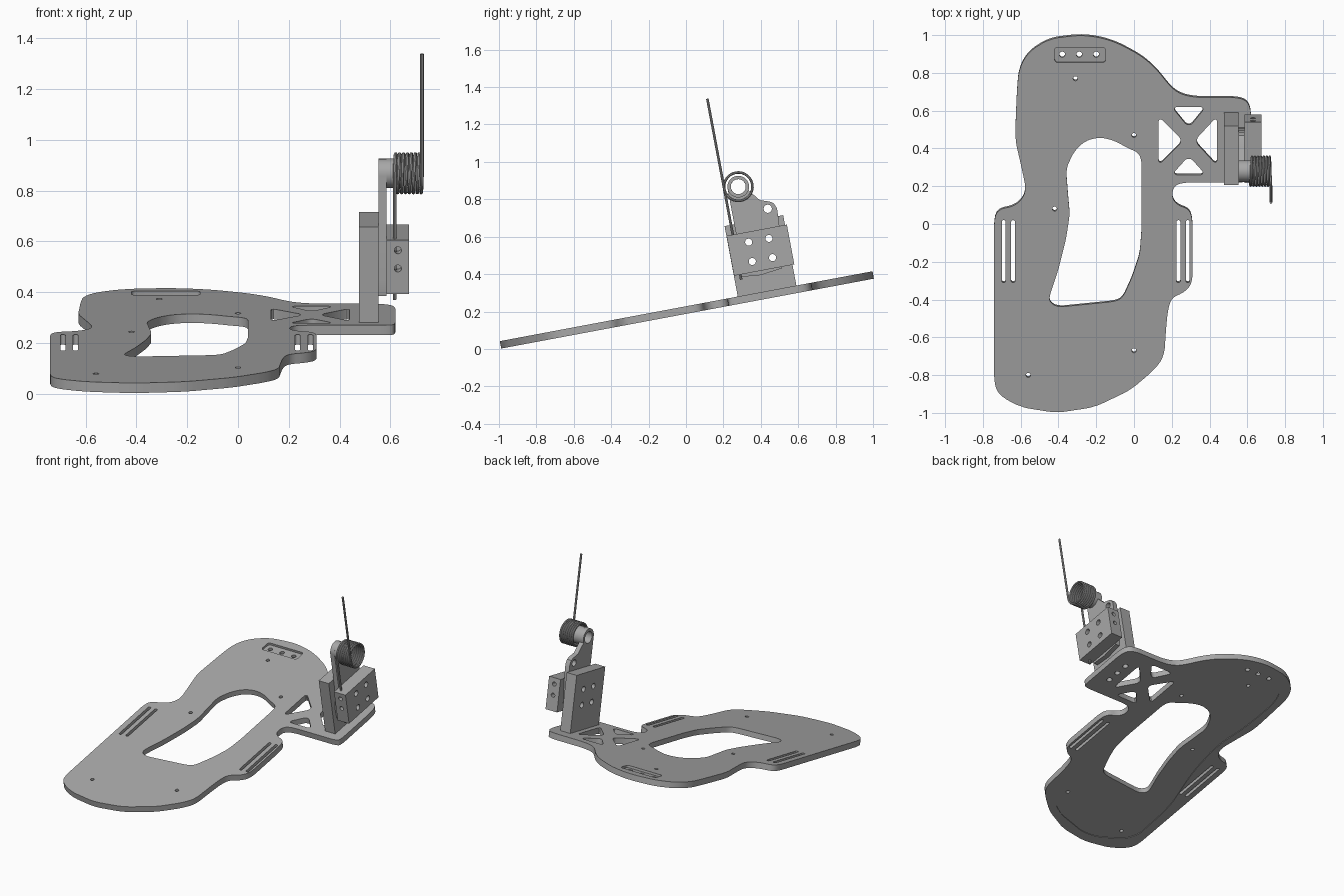
import bpy, bmesh
from math import sin, cos, pi, atan, radians
from mathutils import Matrix, Vector

if "Cube" in bpy.data.objects:
    bpy.data.objects.remove(bpy.data.objects["Cube"], do_unlink=True)

TILT = atan(.1875)
WORLD = Matrix.Translation((0, 0, .1875)) @ Matrix.Rotation(TILT, 4, 'X')
THICK = .04
AXES = {
    'UP': Matrix.Identity(4),
    'SIDE': Matrix(((0, 0, 1, 0), (1, 0, 0, 0), (0, 1, 0, 0), (0, 0, 0, 1))),
    'DEPTH': Matrix(((1, 0, 0, 0), (0, 0, 1, 0), (0, 1, 0, 0), (0, 0, 0, 1))),
}

steel = bpy.data.materials.new("satin_grey")
steel.use_nodes = True
GREY = (.39, .39, .39, 1)
steel.diffuse_color = GREY
steel.node_tree.nodes["Principled BSDF"].inputs["Base Color"].default_value = GREY


def circle(x, y, r, n=24):
    return [(x + r * cos(2 * pi * i / n), y + r * sin(2 * pi * i / n)) for i in range(n)]


def box(x0, x1, y0, y1):
    return [(x0, y0), (x1, y0), (x1, y1), (x0, y1)]


def soften(points, cut=.03, rounds=2):
    """Trim every corner, by a limited length, to round the outline."""
    pts = [Vector(p) for p in points]
    for _ in range(rounds):
        out = []
        for i, a in enumerate(pts):
            b = pts[(i + 1) % len(pts)]
            step = (b - a) * min(.25, cut / max((b - a).length, 1e-6))
            out += [a + step, b - step]
        pts, cut = out, cut * .4
    return [tuple(p) for p in pts]


def on_plate(points):
    """Turn positions seen from above into positions along the tilted plate."""
    return [(x, (y + THICK * sin(TILT)) / cos(TILT)) for x, y in points]


def finish(obj):
    obj.data.materials.clear()
    obj.data.materials.append(steel)
    obj.data.shade_smooth()
    obj.data.set_sharp_from_angle(angle=radians(30))
    return obj


def bake(obj):
    """Replace an object by its evaluated mesh."""
    deps = bpy.context.evaluated_depsgraph_get()
    mesh = bpy.data.meshes.new_from_object(obj.evaluated_get(deps))
    name = obj.name
    bpy.data.objects.remove(obj, do_unlink=True)
    new = bpy.data.objects.new(name, mesh)
    mesh.name = name
    bpy.context.collection.objects.link(new)
    return new


def curve_mesh(name, loops, matrix, closed=True, **settings):
    curve = bpy.data.curves.new(name, 'CURVE')
    for key, value in settings.items():
        setattr(curve, key, value)
    for loop in loops:
        spline = curve.splines.new('POLY')
        spline.points.add(len(loop) - 1)
        for point, co in zip(spline.points, loop):
            point.co = (*co, 0, 1) if len(co) == 2 else (*co, 1)
        spline.use_cyclic_u = closed
    obj = bpy.data.objects.new(name, curve)
    bpy.context.collection.objects.link(obj)
    obj = bake(obj)
    obj.data.transform(matrix)
    bm = bmesh.new()
    bm.from_mesh(obj.data)
    bmesh.ops.remove_doubles(bm, verts=bm.verts, dist=1e-5)
    bmesh.ops.recalc_face_normals(bm, faces=bm.faces)
    bm.to_mesh(obj.data)
    bm.free()
    return finish(obj)


def slab(name, loops, low, high, axis='UP'):
    """Extrude an outline, with holes, along one axis of the tilted frame."""
    shift = Matrix.Translation((0, 0, (low + high) / 2))
    return curve_mesh(name, loops, WORLD @ AXES[axis] @ shift, dimensions='2D',
                      fill_mode='BOTH', extrude=(high - low) / 2)


def carve(obj, *cutters):
    for cutter in cutters:
        mod = obj.modifiers.new("carve", 'BOOLEAN')
        mod.operation, mod.solver, mod.object = 'DIFFERENCE', 'EXACT', cutter
    obj = bake(obj)
    for cutter in cutters:
        bpy.data.objects.remove(cutter, do_unlink=True)
    return finish(obj)


# Foot plate outline, centre opening and lattice
outline = [
    (-.29, 1), (-.45, .98), (-.56, .91), (-.61, .82), (-.62, .7), (-.63, .45),
    (-.6, .32), (-.57, .18), (-.6, .12), (-.65, .09), (-.71, .08), (-.74, .04),
    (-.74, -.85), (-.71, -.91), (-.6, -.97), (-.41, -1), (-.21, -.97),
    (-.02, -.88), (.11, -.77), (.16, -.7), (.17, -.55), (.18, -.45), (.2, -.39),
    (.27, -.36), (.31, -.31), (.31, .03), (.29, .08), (.23, .1), (.2, .14),
    (.21, .2), (.26, .22), (.6, .22), (.62, .24), (.62, .6), (.6, .65), (.55, .67),
    (.32, .67), (.24, .69), (.19, .73), (.12, .82), (.04, .89), (-.09, .96), (-.19, .99)]
opening = [
    (-.18, .46), (-.26, .44), (-.32, .38), (-.36, .29), (-.35, .16), (-.34, .05),
    (-.36, -.08), (-.4, -.24), (-.45, -.39), (-.44, -.42), (-.4, -.44), (-.1, -.41),
    (-.06, -.39), (-.01, -.28), (.03, -.16), (.04, -.03), (.04, .34), (.02, .38),
    (-.03, .4), (-.1, .44)]
lattice = [
    [(.2, .62), (.38, .62), (.29, .51)], [(.2, .26), (.38, .26), (.29, .36)],
    [(.13, .57), (.13, .31), (.26, .44)], [(.44, .57), (.44, .31), (.32, .44)]]
loops = [soften(outline), soften(opening, .02)] + [soften(t, .02) for t in lattice]
# Strap slots
for x in (-.69, -.64, .235, .285):
    loops.append(soften(box(x - .01, x + .01, -.31, .02), .005))
# Small pin holes, toe holes and bracket screw holes
for x, y in ((-.31, .77), (0, .47), (-.42, .08), (0, -.67), (-.56, -.8)):
    loops.append(circle(x, y, .012))
for x in (-.38, -.29, -.2):
    loops.append(circle(x, .895, .015))
for y in (.36, .44, .52):
    loops.append(circle(.515, y, .018))
plate = slab("foot_plate", [on_plate(p) for p in loops], 0, THICK)

# Toe pocket on top and shallow sole recess below
sole = [(-.3, .94), (-.5, .87), (-.57, .75), (-.57, .45), (-.53, .2), (-.57, -.1),
        (-.67, -.45), (-.68, -.83), (-.4, -.95), (-.05, -.85), (.11, -.68),
        (.13, -.3), (.12, .3), (.13, .6), (.1, .75), (-.05, .87)]
toe = slab("toe_cutter", [on_plate(soften(box(-.42, -.15, .855, .935), .01))], .025, .06)
recess = slab("sole_cutter", [on_plate(soften(sole, .06, 3))], -.02, .004)
plate = carve(plate, toe, recess)

# Bracket: riser, swing arm and clamp block share four bolt holes
bolts = [circle(y, z, .019) for y in (.4, .51) for z in (.21, .315)]
slab("riser", [box(.289, .608, THICK, .423)] + bolts, .476, .553, 'SIDE')

HUB = (.4, .617)
crown = [(HUB[0] + .058 * cos(a), HUB[1] + .058 * sin(a))
         for a in [radians(-30 + 15 * i) for i in range(15)]]
arm = crown + [(.342, .36), (.32, .2), (.325, .14), (.43, .13), (.55, .145),
               (.57, .3), (.58, .4), (.582, .465), (.57, .495), (.55, .508), (.5, .525)]
slab("swing_arm", [arm, circle(*HUB, .04), circle(.533, .472, .022)] + bolts,
     .553, .586, 'SIDE')
slab("spring_hub", [circle(*HUB, .058, 32), circle(*HUB, .04, 32)], .586, .64, 'SIDE')

block = slab("clamp_block", [box(.29, .618, .153, .37)] + bolts, .586, .674, 'SIDE')
screws = [slab("screw_cutter", [circle(.63, z, .014)], low, low + .07, 'DEPTH')
          for z in (.256, .329) for low in (.28, .56)]
carve(block, *screws)

# Torsion spring with its two straight legs
TURNS, STEPS, R = 7, 28, .076
coil = []
for i in range(TURNS * STEPS + 1):
    a = 2 * pi * i / STEPS
    x = .617 + .108 * i / (TURNS * STEPS)
    coil.append((x, HUB[0] - R * cos(a), HUB[1] + R * sin(a)))
leg = HUB[0] - R
wire = [(.617, leg, .125)] + coil + [(.725, leg, 1.11)]
curve_mesh("torsion_spring", [wire], WORLD, closed=False, dimensions='3D',
           bevel_depth=.007, bevel_resolution=2, use_fill_caps=True)
